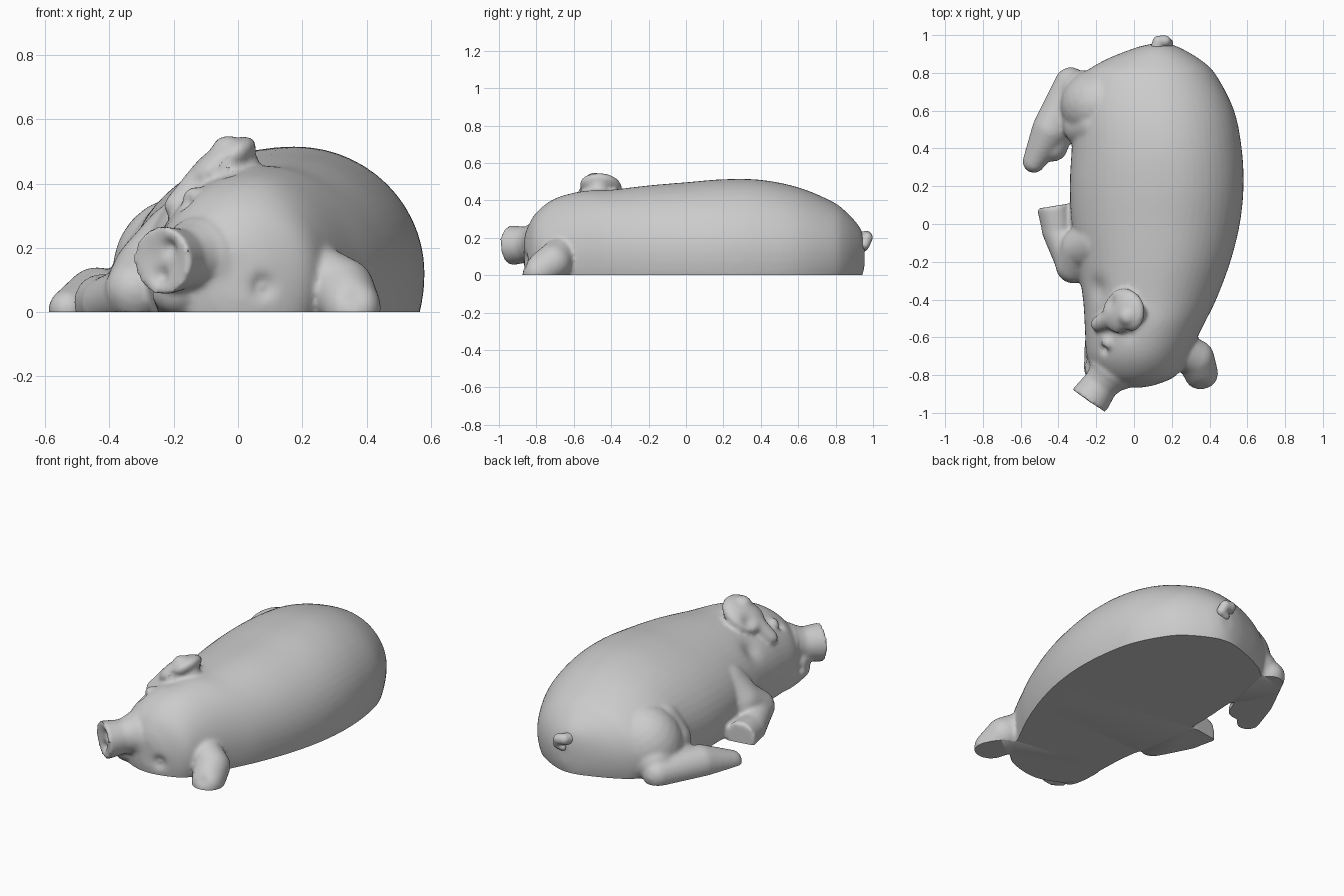
import bpy, bmesh, math
from mathutils import Vector, Euler

if "Cube" in bpy.data.objects:
    bpy.data.objects.remove(bpy.data.objects["Cube"])

GOLD = math.pi * (3 - math.sqrt(5))


def sphere_points(n=260):
    pts = []
    for i in range(n):
        z = 1 - 2 * (i + 0.5) / n
        r = math.sqrt(1 - z * z)
        pts.append(Vector((r * math.cos(i * GOLD), r * math.sin(i * GOLD), z)))
    return pts


UNIT = sphere_points()


def hull(bm, pts):
    verts = [bm.verts.new(p) for p in pts]
    bmesh.ops.convex_hull(bm, input=verts)
    loose = [v for v in bm.verts if not v.link_faces]
    bmesh.ops.delete(bm, geom=loose, context='VERTS')


def blob(bm, centre, size, rot=(0, 0, 0)):
    m = Euler(rot).to_matrix()
    hull(bm, [Vector(centre) + m @ (p * Vector(size)) for p in UNIT])


def limb(bm, *joints):
    # chain of capsules through (x, y, z, radius) joints
    for a, b in zip(joints, joints[1:]):
        hull(bm, [Vector(j[:3]) + p * j[3] for j in (a, b) for p in UNIT])


def cone(bm, p0, r0, p1, r1, n=40):
    p0, p1 = Vector(p0), Vector(p1)
    q = (p1 - p0).to_track_quat('Z', 'Y')
    pts = []
    for c, r in ((p0, r0), (p1, r1)):
        for i in range(n):
            a = math.tau * i / n
            pts.append(c + q @ Vector((r * math.cos(a), r * math.sin(a), 0)))
    hull(bm, pts)


def loft(bm, stations, zc, steps=5, n=56):
    # smooth lopsided ellipses: (y, left x, right x, peak x, top z)
    s = [stations[0]] + stations + [stations[-1]]
    rows = []
    for i in range(1, len(s) - 2):
        for k in range(steps):
            t = k / steps
            rows.append([0.5 * (2 * b + (c - a) * t + (2 * a - 5 * b + 4 * c - d) * t * t
                                + (3 * b - a - 3 * c + d) * t ** 3)
                         for a, b, c, d in zip(*s[i - 1:i + 3])])
    rows.append(stations[-1])
    rings = []
    for y, xl, xr, xp, top in rows:
        ring = []
        for j in range(n):
            c, sn = math.cos(math.tau * j / n), math.sin(math.tau * j / n)
            x = xp + c * ((xr - xp) if c > 0 else (xp - xl))
            z = zc + sn * (top - zc) * (1 if sn > 0 else 1.15)
            ring.append(bm.verts.new((x, y, z)))
        rings.append(ring)
    for a, b in zip(rings, rings[1:]):
        for j in range(n):
            bm.faces.new((a[j], a[(j + 1) % n], b[(j + 1) % n], b[j]))
    bm.faces.new(rings[0])
    bm.faces.new(rings[-1])


def fuse(name, bm, voxel, smooth, dents=()):
    # weld the shells into one skin, press in the dents, cut flat at the ground
    bmesh.ops.recalc_face_normals(bm, faces=bm.faces[:])
    me = bpy.data.meshes.new(name)
    bm.to_mesh(me)
    bm.free()
    ob = bpy.data.objects.new(name, me)
    bpy.context.collection.objects.link(ob)
    r = ob.modifiers.new('skin', 'REMESH')
    r.mode = 'VOXEL'
    r.voxel_size = voxel
    sm = ob.modifiers.new('soften', 'SMOOTH')
    sm.factor = 0.5
    sm.iterations = smooth
    dg = bpy.context.evaluated_depsgraph_get()
    done = bpy.data.meshes.new_from_object(ob.evaluated_get(dg))
    ob.modifiers.clear()
    ob.data = done
    done.name = name

    bm = bmesh.new()
    bm.from_mesh(done)
    for x, y, z, rad, depth in dents:
        bm.normal_update()
        p = Vector((x, y, z))
        c = min(bm.verts, key=lambda v: (v.co - p).length_squared).co.copy()
        near = [(v, (v.co - c).length_squared) for v in bm.verts]
        for v, d in near:
            if d < 6 * rad * rad:
                v.co -= v.normal * depth * math.exp(-d / (rad * rad))
    bmesh.ops.bisect_plane(bm, geom=bm.verts[:] + bm.edges[:] + bm.faces[:],
                           plane_co=(0, 0, 0), plane_no=(0, 0, 1), clear_inner=True)
    rim = [e for e in bm.edges if e.is_boundary]
    if rim:
        bmesh.ops.triangle_fill(bm, edges=rim, use_beauty=True)
    bmesh.ops.recalc_face_normals(bm, faces=bm.faces[:])
    bm.to_mesh(done)
    bm.free()
    bpy.ops.object.select_all(action='DESELECT')
    ob.select_set(True)
    bpy.context.view_layer.objects.active = ob
    bpy.ops.object.shade_smooth_by_angle(angle=math.radians(50))
    return ob


bm = bmesh.new()
# Trunk and skull, rump to forehead
loft(bm, [
    (0.955, 0.10, 0.18, 0.14, 0.18), (0.93, 0.0, 0.25, 0.12, 0.255),
    (0.86, -0.17, 0.365, 0.13, 0.335), (0.78, -0.27, 0.44, 0.13, 0.395),
    (0.6, -0.32, 0.53, 0.15, 0.47), (0.4, -0.33, 0.57, 0.17, 0.51),
    (0.2, -0.34, 0.58, 0.18, 0.513), (0.0, -0.33, 0.56, 0.17, 0.497),
    (-0.2, -0.30, 0.51, 0.15, 0.48), (-0.4, -0.27, 0.435, 0.11, 0.457),
    (-0.55, -0.26, 0.36, 0.07, 0.45), (-0.7, -0.25, 0.285, 0.04, 0.41),
    (-0.8, -0.20, 0.225, 0.02, 0.335), (-0.85, -0.11, 0.12, 0.0, 0.25),
    (-0.865, -0.05, 0.05, 0.0, 0.19)], zc=0.12)
# Snout, wrinkle and chin
cone(bm, (0, -0.62, 0.2), 0.18, (-0.175, -0.85, 0.165), 0.093)
cone(bm, (-0.17, -0.84, 0.165), 0.093, (-0.238, -0.937, 0.16), 0.108)
cone(bm, (-0.125, -0.785, 0.17), 0.123, (-0.14, -0.805, 0.17), 0.123)
limb(bm, (-0.14, -0.62, 0.05, 0.12), (-0.19, -0.77, 0.07, 0.08))
# Hind thigh
blob(bm, (-0.17, 0.63, 0.13), (0.22, 0.2, 0.23))
limb(bm, (-0.19, 0.52, 0.235, 0.115), (-0.26, 0.52, 0.14, 0.115), (-0.28, 0.7, 0.08, 0.115))
# Hind shank and foot
limb(bm, (-0.335, 0.745, 0.04, 0.085), (-0.44, 0.5, 0.04, 0.1), (-0.53, 0.33, 0.01, 0.06))
limb(bm, (-0.4, 0.55, 0.03, 0.1), (-0.43, 0.41, 0.01, 0.08))
# Front shoulder, knee, shin and hoof
limb(bm, (-0.16, -0.1, 0.2, 0.15), (-0.27, -0.13, 0.12, 0.12), (-0.32, -0.22, 0.07, 0.095))
limb(bm, (-0.32, -0.22, 0.06, 0.09), (-0.41, -0.03, 0.03, 0.08))
limb(bm, (-0.27, -0.12, 0.0, 0.09), (-0.37, 0.0, 0.0, 0.08))
cone(bm, (-0.40, -0.06, 0.03), 0.08, (-0.425, 0.095, 0.03), 0.09)
# Upper ear, flopped toward the belly
blob(bm, (-0.055, -0.465, 0.46), (0.13, 0.125, 0.055), (0, -0.6, 0))
limb(bm, (0.01, -0.47, 0.46, 0.055), (-0.03, -0.49, 0.495, 0.055))
limb(bm, (-0.1, -0.49, 0.41, 0.06), (-0.19, -0.53, 0.33, 0.04))
# Lower ear, resting on the ground
limb(bm, (0.22, -0.65, 0.14, 0.085), (0.325, -0.71, 0.07, 0.1), (0.355, -0.79, 0.015, 0.09))
# Brow beside the upper eye
blob(bm, (-0.13, -0.63, 0.35), (0.045, 0.04, 0.04))

# Nostrils, eyes, ear hollows, neck fold, mouth corner
dents = [
    (-0.238, -0.94, 0.16, 0.06, 0.015),
    (-0.222, -0.95, 0.20, 0.024, 0.022), (-0.25, -0.93, 0.12, 0.024, 0.022),
    (0.07, -0.84, 0.08, 0.035, 0.025), (0.07, -0.83, 0.075, 0.015, -0.012),
    (-0.16, -0.67, 0.34, 0.025, 0.02),
    (-0.04, -0.59, 0.48, 0.045, 0.025), (-0.12, -0.41, 0.45, 0.045, 0.02),
    (0.37, -0.87, 0.05, 0.045, 0.015), (-0.2, -0.34, 0.33, 0.06, 0.02),
    (-0.26, -0.78, 0.08, 0.025, 0.015), (-0.24, -0.72, 0.08, 0.025, 0.015),
]
fuse('pig_body', bm, 0.012, 5, dents)

# Curled tail
bm = bmesh.new()
limb(bm, (0.12, 0.925, 0.20, 0.034), (0.13, 0.965, 0.205, 0.032), (0.165, 0.968, 0.20, 0.03),
     (0.18, 0.955, 0.165, 0.028), (0.15, 0.95, 0.15, 0.024))
fuse('tail', bm, 0.006, 3)
